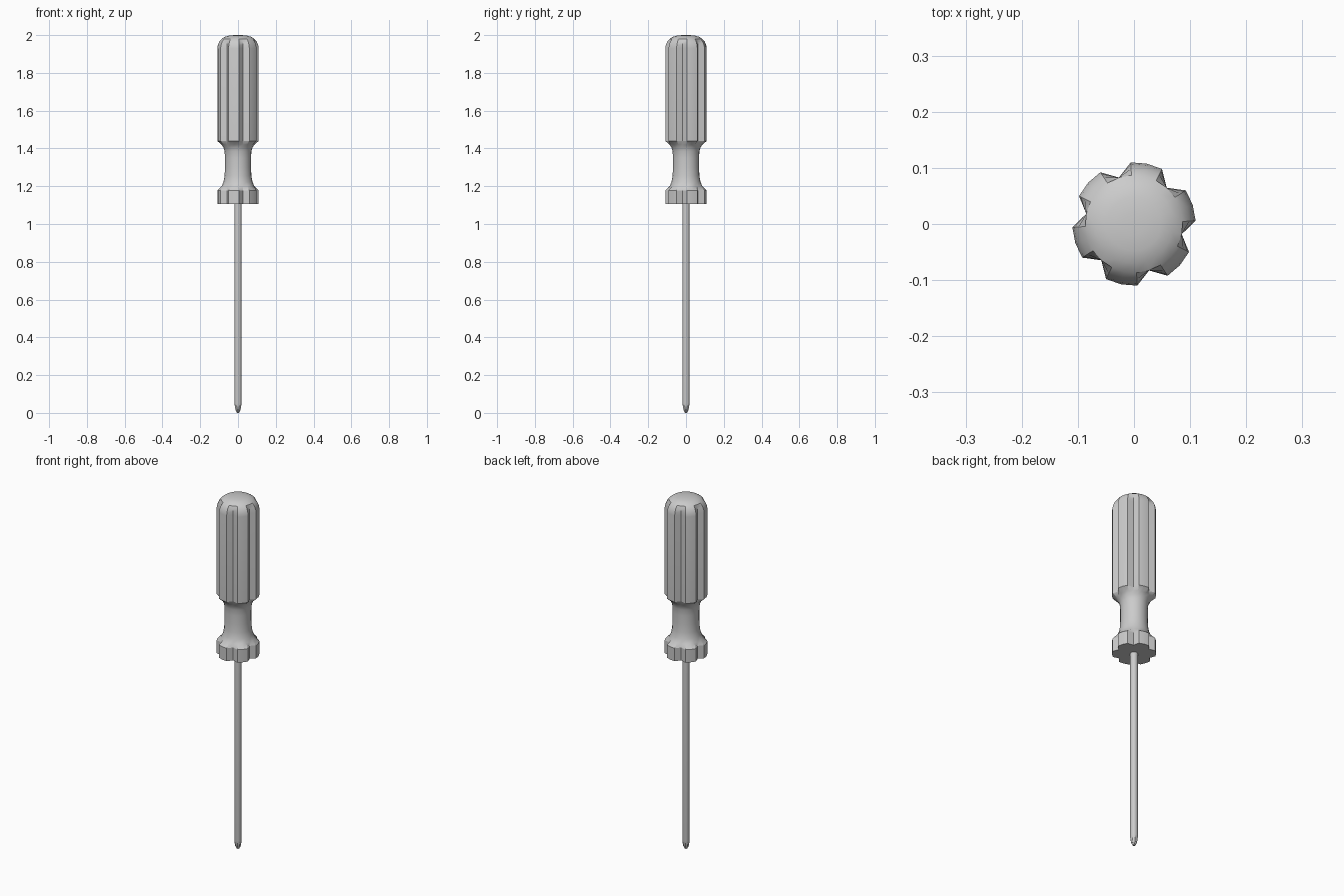
import bpy, bmesh
from math import cos, sin, radians, pi

if "Cube" in bpy.data.objects:
    bpy.data.objects.remove(bpy.data.objects["Cube"])


def lathe(name, profile, sides, start, every=0, limit=None, angle=25):
    """Closed revolve; every n-th column is held inside limit(z) to form flutes."""
    bm = bmesh.new()
    rings = []
    for r, z in profile:
        ring = []
        for i in range(sides):
            a = start + 2 * pi * i / sides
            rr = min(r, limit(z)) if every and i % every == 0 else r
            ring.append(bm.verts.new((rr * cos(a), rr * sin(a), z)))
        rings.append(ring)
    for lo, hi in zip(rings, rings[1:]):
        for i in range(sides):
            j = (i + 1) % sides
            bm.faces.new((lo[i], lo[j], hi[j], hi[i]))
    bm.faces.new(rings[0][::-1])
    bm.faces.new(rings[-1])
    bmesh.ops.recalc_face_normals(bm, faces=bm.faces)
    me = bpy.data.meshes.new(name)
    bm.to_mesh(me)
    bm.free()
    ob = bpy.data.objects.new(name, me)
    bpy.context.collection.objects.link(ob)
    bpy.ops.object.select_all(action='DESELECT')
    ob.select_set(True)
    bpy.context.view_layer.objects.active = ob
    bpy.ops.object.shade_smooth_by_angle(angle=radians(angle))
    return ob


# Handle: collar, waisted neck, fluted grip and domed end
handle = [(0.110, 1.105), (0.110, 1.178), (0.087, 1.2), (0.077, 1.222),
          (0.071, 1.255), (0.069, 1.30), (0.069, 1.35), (0.071, 1.385),
          (0.077, 1.405), (0.087, 1.42), (0.110, 1.44), (0.110, 1.93),
          (0.107, 1.948), (0.099, 1.966), (0.087, 1.98), (0.070, 1.991),
          (0.048, 1.997), (0.020, 2.0)]
lathe("handle", handle, 24, radians(48), 4, lambda z: 0.087)

# Shaft: round rod with a tapered cross-point tip
shaft = [(0.006, 0.0), (0.014, 0.014), (0.017, 0.03), (0.0195, 0.052), (0.0195, 1.12)]
lathe("shaft", shaft, 16, 0, 4,
      lambda z: 0.005 + 0.28 * z)
